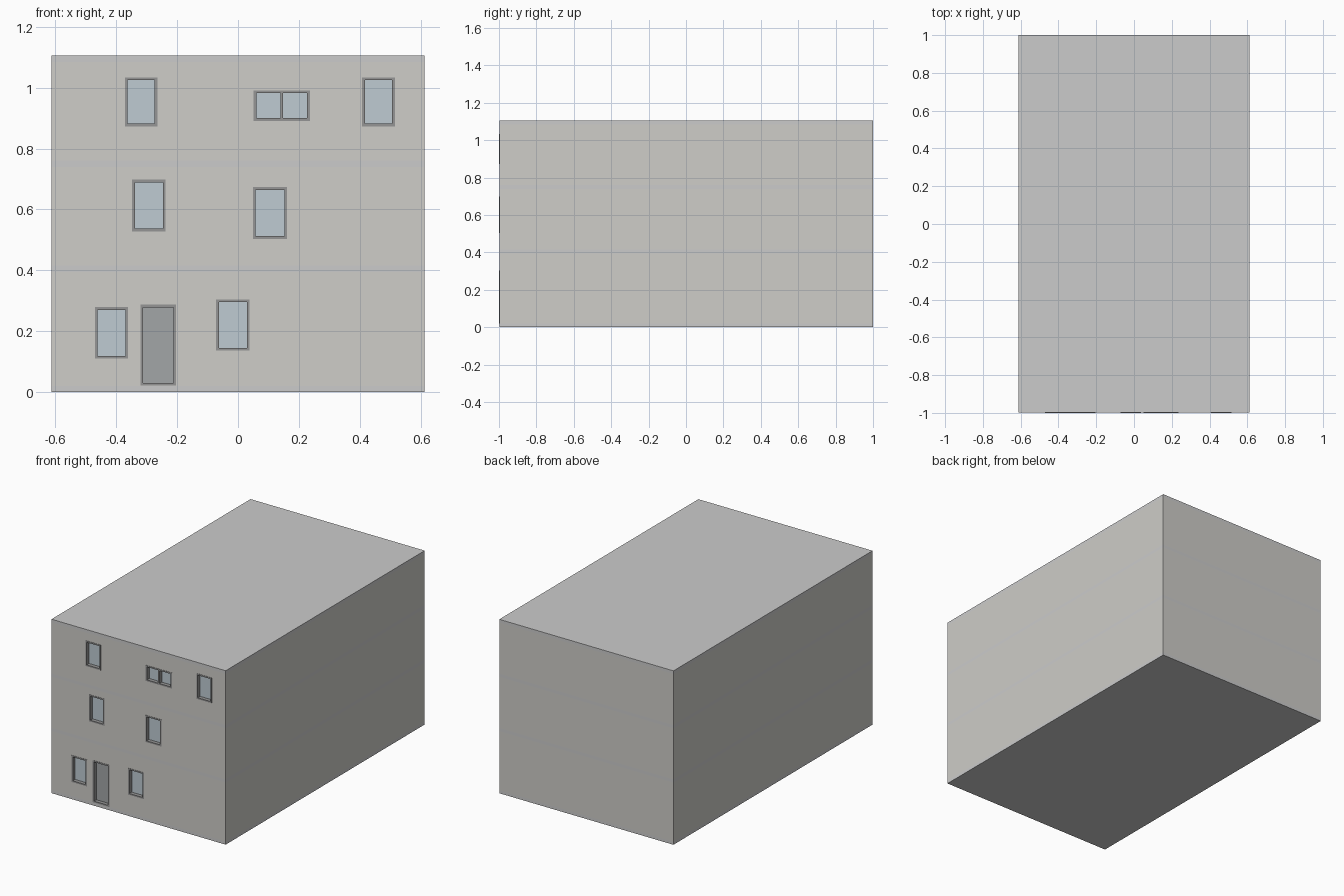
import bpy, bmesh
from mathutils import Matrix, Vector

if "Cube" in bpy.data.objects:
    bpy.data.objects.remove(bpy.data.objects["Cube"])

W, FRONT, BACK = 0.612, -0.998, 1.0   # half width, facade plane, rear plane
WALL = 0.04                            # wall thickness
RIM = 0.009                            # window and door frame width


def material(name, rgb):
    m = bpy.data.materials.new(name)
    m.diffuse_color = (*rgb, 1)
    m.use_nodes = True
    m.node_tree.nodes["Principled BSDF"].inputs["Base Color"].default_value = m.diffuse_color
    return m


PLASTER = material("plaster", (0.62, 0.61, 0.58))
CONCRETE = material("concrete", (0.55, 0.55, 0.55))
FRAME = material("frame_grey", (0.30, 0.30, 0.30))
GLASS = material("glass", (0.52, 0.60, 0.65))
DOOR = material("door_grey", (0.36, 0.38, 0.39))


def boxes(name, spans, mat=None):
    """One object made of axis-aligned boxes (x0, x1, y0, y1, z0, z1)."""
    bm = bmesh.new()
    for x0, x1, y0, y1, z0, z1 in spans:
        centre = Vector(((x0 + x1) / 2, (y0 + y1) / 2, (z0 + z1) / 2))
        size = Matrix.Diagonal((x1 - x0, y1 - y0, z1 - z0, 1))
        bmesh.ops.create_cube(bm, size=1, matrix=Matrix.Translation(centre) @ size)
    me = bpy.data.meshes.new(name)
    bm.to_mesh(me)
    bm.free()
    ob = bpy.data.objects.new(name, me)
    bpy.context.collection.objects.link(ob)
    if mat:
        me.materials.append(mat)
    return ob


def cut(ob, cutter):
    mod = ob.modifiers.new("cut", 'BOOLEAN')
    mod.operation, mod.solver, mod.object = 'DIFFERENCE', 'EXACT', cutter
    cutter.hide_render = True
    cutter.hide_set(True)
    cutter.display_type = 'WIRE'


def opening(name, x0, x1, z0, z1, panel, mullion=False):
    """Frame standing just proud of the facade, with a recessed panel."""
    y0, y1 = -1.0, FRONT + WALL
    bars = [(x0, x0 + RIM, y0, y1, z0, z1), (x1 - RIM, x1, y0, y1, z0, z1),
            (x0 + RIM, x1 - RIM, y0, y1, z0, z0 + RIM),
            (x0 + RIM, x1 - RIM, y0, y1, z1 - RIM, z1)]
    if mullion:
        xm = (x0 + x1) / 2
        bars.append((xm - RIM / 2, xm + RIM / 2, y0, y1, z0 + RIM, z1 - RIM))
    boxes(name + "_frame", bars, FRAME)
    boxes(name + "_panel", [(x0 + RIM, x1 - RIM, -0.976, -0.968, z0 + RIM, z1 - RIM)], panel)
    return (x0, x1, -1.1, FRONT + WALL + 0.02, z0, z1)


# storeys: wall bottom, wall top, openings (name, x0, x1, z0, z1, panel, mullion)
storeys = [
    (0.02, 0.395, [("ground_left_window", -0.47, -0.361, 0.11, 0.279, GLASS),
                   ("front_door", -0.321, -0.203, 0.021, 0.287, DOOR),
                   ("ground_right_window", -0.072, 0.038, 0.136, 0.304, GLASS)]),
    (0.415, 0.74, [("middle_left_window", -0.348, -0.238, 0.528, 0.698, GLASS),
                   ("middle_right_window", 0.049, 0.161, 0.503, 0.673, GLASS)]),
    (0.76, 1.085, [("top_left_window", -0.372, -0.265, 0.873, 1.034, GLASS),
                   ("top_double_window", 0.051, 0.236, 0.891, 0.991, GLASS, True),
                   ("top_right_window", 0.408, 0.515, 0.873, 1.034, GLASS)]),
]

# hollow walls of each storey
for i, (z0, z1, items) in enumerate(storeys):
    walls = boxes(f"storey_{i}_walls", [(-W, W, FRONT, BACK, z0, z1)], PLASTER)
    cut(walls, boxes(f"storey_{i}_room_cutter",
                     [(-W + WALL, W - WALL, FRONT + WALL, BACK - WALL, z0 - 0.1, z1 + 0.1)]))
    cut(walls, boxes(f"storey_{i}_opening_cutter", [opening(*it) for it in items]))

# floor slabs and roof, flush with the walls
for name, z0, z1 in (("ground_slab", 0, 0.02), ("first_floor_slab", 0.395, 0.415),
                     ("second_floor_slab", 0.74, 0.76), ("roof_slab", 1.085, 1.105)):
    boxes(name, [(-W, W, FRONT, BACK, z0, z1)], CONCRETE)
